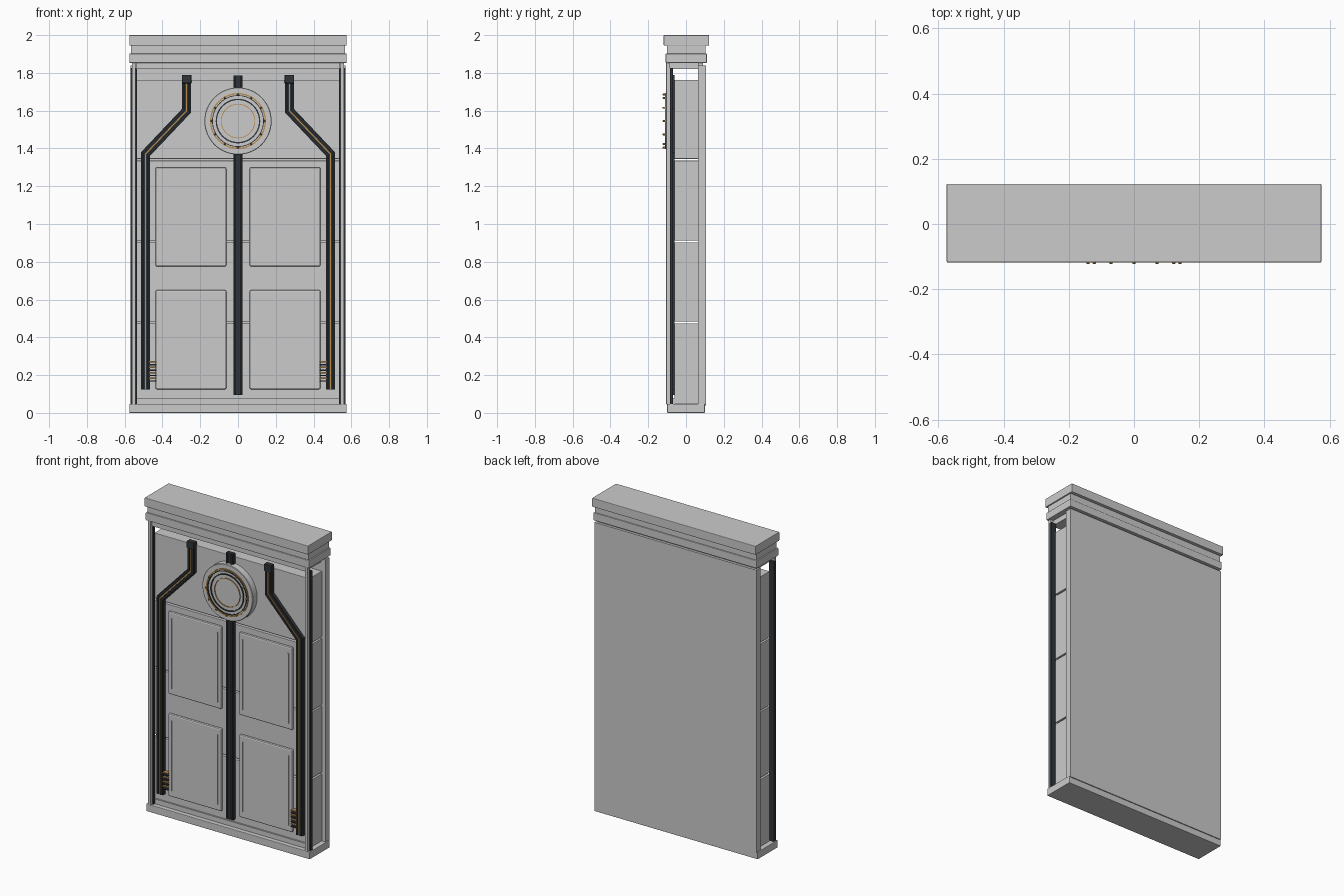
import bpy, bmesh, math
from mathutils import Vector

if "Cube" in bpy.data.objects:
    bpy.data.objects.remove(bpy.data.objects["Cube"])


def material(name, rgb):
    m = bpy.data.materials.new(name)
    m.diffuse_color = (*rgb, 1)
    m.use_nodes = True
    m.node_tree.nodes["Principled BSDF"].inputs["Base Color"].default_value = m.diffuse_color
    return m


DARK = material("dark_metal", (0.03, 0.035, 0.04))
BRASS = material("brass", (0.5, 0.28, 0.08))


def finish(name, bm, mat=None, bevel=0, segments=2):
    bmesh.ops.recalc_face_normals(bm, faces=bm.faces)
    me = bpy.data.meshes.new(name)
    bm.to_mesh(me)
    bm.free()
    ob = bpy.data.objects.new(name, me)
    bpy.context.collection.objects.link(ob)
    if mat:
        me.materials.append(mat)
    if bevel:
        mod = ob.modifiers.new("bevel", 'BEVEL')
        mod.width, mod.segments = bevel, segments
    return ob


def box(name, x, y, z, mat=None, bevel=0):
    bm = bmesh.new()
    bmesh.ops.create_cube(bm, size=1)
    for v in bm.verts:
        v.co = [(a + b) / 2 + c * (b - a) for c, (a, b) in zip(v.co, (x, y, z))]
    return finish(name, bm, mat, bevel)


def strip(name, path, lo, hi, y0, y1, mat):
    """Ribbon between two sideways offsets of an x-z path, extruded in y."""
    pts = [Vector(p) for p in path]
    bm = bmesh.new()
    rings = []
    for i, p in enumerate(pts):
        a = (p - pts[i - 1]).normalized() if i else (pts[1] - p).normalized()
        b = (pts[i + 1] - p).normalized() if i < len(pts) - 1 else a
        n = Vector((-a.y - b.y, a.x + b.x)).normalized()
        n /= n.dot(Vector((-a.y, a.x)))
        q, r = p + n * lo, p + n * hi
        rings.append([bm.verts.new(c) for c in
                      ((q.x, y0, q.y), (r.x, y0, r.y), (r.x, y1, r.y), (q.x, y1, q.y))])
    for s, t in zip(rings, rings[1:]):
        for k in range(4):
            bm.faces.new((s[k], s[(k + 1) % 4], t[(k + 1) % 4], t[k]))
    bm.faces.new(rings[0])
    bm.faces.new(rings[-1])
    return finish(name, bm, mat)


def lathe(name, profile, x, z, n=64, mat=None):
    """Closed (radius, y) profile turned around a y axis."""
    bm = bmesh.new()
    rings = [[bm.verts.new((x + r * math.cos(t), y, z + r * math.sin(t))) for r, y in profile]
             for t in (2 * math.pi * i / n for i in range(n))]
    m = len(profile)
    for i in range(n):
        s, t = rings[i], rings[(i + 1) % n]
        for k in range(m):
            bm.faces.new((s[k], s[(k + 1) % m], t[(k + 1) % m], t[k]))
    bmesh.ops.remove_doubles(bm, verts=bm.verts, dist=1e-5)
    ob = finish(name, bm, mat)
    bpy.ops.object.select_all(action='DESELECT')
    bpy.context.view_layer.objects.active = ob
    ob.select_set(True)
    bpy.ops.object.shade_smooth_by_angle(angle=math.radians(35))
    return ob


# Plinth and stepped cornice
box("plinth", (-.575, .575), (-.1, .1), (0, .047), bevel=.003)
box("cornice_lower", (-.575, .575), (-.108, .11), (1.853, 1.902), bevel=.003)
box("cornice_neck", (-.567, .567), (-.1, .103), (1.9, 1.946))
box("cornice_top", (-.575, .575), (-.118, .123), (1.944, 2), bevel=.003)

# Back plate and stacked core slabs, open slot left at the top
box("back_plate", (-.57, .57), (.064, .106), (.04, 1.84))
box("back_plate_cap", (-.56, .56), (.064, .09), (1.838, 1.855))
for i, (a, b) in enumerate(((.047, .474), (.484, .903), (.912, 1.335), (1.345, 1.763))):
    box(f"core_slab_{i}", (-.545, .545), (-.062, .065), (a, b), bevel=.002)

# Front frame rails
box("bottom_rail", (-.54, .54), (-.072, -.06), (.047, .078))
box("top_rail", (-.54, .54), (-.095, .065), (1.82, 1.855))

# Pipe route for one side
ROUTE = ((.272, 1.785), (.272, 1.60), (.49, 1.37), (.49, .125))

for s, side in ((-1, "left"), (1, "right")):
    def sx(a, b):
        return tuple(sorted((s * a, s * b)))

    # Corner posts with dark backing
    box(f"corner_post_{side}", sx(.543, .562), (-.105, -.084), (.045, 1.855), bevel=.002)
    box(f"post_backing_{side}", sx(.535, .57), (-.086, -.068), (.045, 1.825), DARK)

    # Raised door panels with vertical ribs
    for level, z0 in (("lower", .125), ("upper", .775)):
        box(f"door_panel_{level}_{side}", sx(.062, .437), (-.08, -.06), (z0, z0 + .525), bevel=.008)
        for k, x in enumerate((.085, .408)):
            box(f"panel_rib_{level}_{side}_{k}", sx(x, x + .006), (-.084, -.078),
                (z0 + .04, z0 + .485))

    # Bent conduit: dark bed, two rails and a brass line
    path = [(s * x, z) for x, z in ROUTE]
    strip(f"conduit_bed_{side}", path, -.024, .024, -.082, -.06, DARK)
    for k, c in enumerate((-.014, .014)):
        strip(f"conduit_rail_{side}_{k}", path, c - .005, c + .005, -.09, -.08, DARK)
    strip(f"conduit_line_{side}", path, -.003, .003, -.088, -.08, BRASS)
    box(f"conduit_cap_{side}", sx(.247, .297), (-.093, -.06), (1.745, 1.79), DARK, .003)

    # Small vent slats
    for k in range(8):
        z = .165 + k * .0145
        box(f"vent_slat_{side}_{k}", sx(.432, .468), (-.088, -.06), (z, z + .007),
            BRASS if k % 2 else DARK)

# Centre conduit
box("centre_conduit", (-.025, .025), (-.084, -.06), (.095, 1.787), DARK)
for k, x in enumerate((-.016, .016)):
    box(f"centre_rail_{k}", (x - .005, x + .005), (-.092, -.082), (.1, 1.78), DARK)

# Round medallion with concentric rings and studs
CZ = 1.545
lathe("medallion", ((0, -.062), (.178, -.062), (.178, -.103), (.175, -.106), (0, -.106)), 0, CZ)
for name, r, w, mat in (("outer_ring", .146, .005, BRASS), ("outer_groove_ring", .136, .003, DARK),
                        ("middle_ring", .116, .005, DARK), ("inner_ring", .09, .003, BRASS)):
    lathe(name, ((r - w, -.104), (r + w * .4, -.104), (r + w * .4, -.111), (r - w, -.111)), 0, CZ, mat=mat)
for i in range(12):
    t = math.radians(30 * i)
    lathe(f"stud_{i}", ((0, -.104), (.005, -.104), (.005, -.121), (.003, -.1235), (0, -.1235)),
          .141 * math.cos(t), CZ + .141 * math.sin(t), 12, BRASS)
